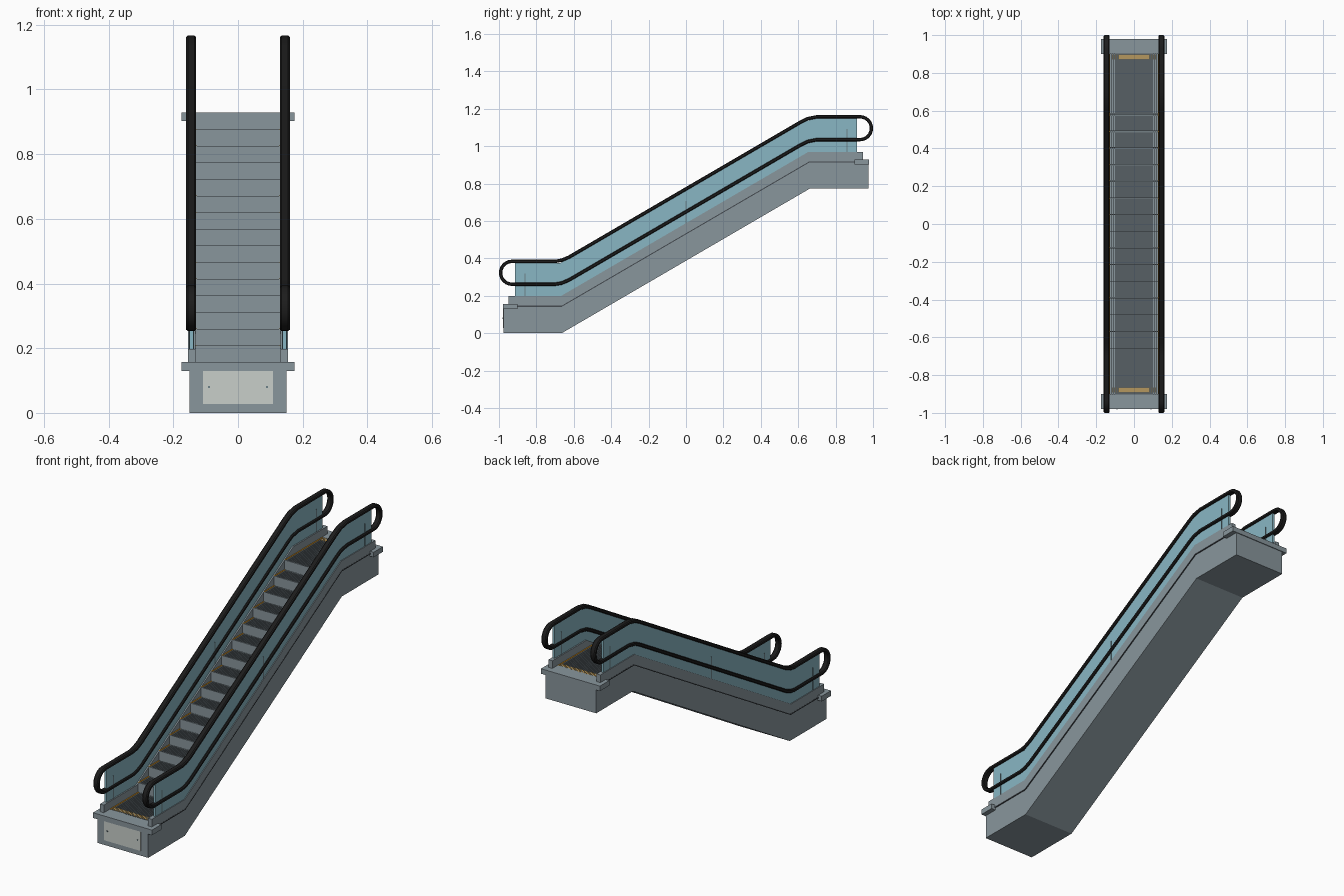
import bpy, bmesh, math
from mathutils import Vector

if "Cube" in bpy.data.objects:
    bpy.data.objects.remove(bpy.data.objects["Cube"])


def material(name, rgb):
    m = bpy.data.materials.new(name)
    m.diffuse_color = (*rgb, 1)
    m.use_nodes = True
    m.node_tree.nodes["Principled BSDF"].inputs["Base Color"].default_value = m.diffuse_color
    return m


STEEL = material("steel grey", (0.25, 0.305, 0.335))
GLASS = material("blue glass", (0.25, 0.47, 0.55))
RUBBER = material("black rubber", (0.012, 0.012, 0.012))
GROOVE = material("dark groove", (0.06, 0.07, 0.08))
YELLOW = material("safety yellow", (0.75, 0.32, 0.015))
PANEL = material("pale panel", (0.58, 0.62, 0.59))
POST = material("post grey", (0.15, 0.22, 0.25))


def finish(bm, name, mat):
    bmesh.ops.recalc_face_normals(bm, faces=bm.faces)
    me = bpy.data.meshes.new(name)
    bm.to_mesh(me)
    bm.free()
    me.materials.append(mat)
    ob = bpy.data.objects.new(name, me)
    bpy.context.collection.objects.link(ob)
    return ob


def prism(name, profile, x0, x1, mat):
    """Extrude a (y, z) profile from x0 to x1."""
    bm = bmesh.new()
    face = bm.faces.new([bm.verts.new((x0, y, z)) for y, z in profile])
    ext = bmesh.ops.extrude_face_region(bm, geom=[face])
    verts = [v for v in ext["geom"] if isinstance(v, bmesh.types.BMVert)]
    bmesh.ops.translate(bm, verts=verts, vec=(x1 - x0, 0, 0))
    return finish(bm, name, mat)


def boxes(name, items, mat):
    """Several boxes (x0, x1, y0, y1, z0, z1) as one object."""
    bm = bmesh.new()
    for x0, x1, y0, y1, z0, z1 in items:
        vs = bmesh.ops.create_cube(bm, size=1)["verts"]
        for v in vs:
            v.co = (x0 if v.co.x < 0 else x1,
                    y0 if v.co.y < 0 else y1,
                    z0 if v.co.z < 0 else z1)
    return finish(bm, name, mat)


def sweep_loop(name, path, section, x, mat):
    """Sweep a section of (outward, x) offsets round a closed (y, z) path."""
    bm = bmesh.new()
    rings, n = [], len(path)
    for i, p in enumerate(path):
        a = (Vector(p) - Vector(path[i - 1])).normalized()
        b = (Vector(path[(i + 1) % n]) - Vector(p)).normalized()
        t = (a + b).normalized()
        normal = Vector((t.y, -t.x)) / max(0.5, t.dot(a))
        rings.append([bm.verts.new((x + dx, p[0] + normal.x * d, p[1] + normal.y * d))
                      for d, dx in section])
    k = len(section)
    for i in range(n):
        r, s = rings[i], rings[(i + 1) % n]
        for j in range(k):
            bm.faces.new((r[j], r[(j + 1) % k], s[(j + 1) % k], s[j]))
    ob = finish(bm, name, mat)
    bpy.context.view_layer.objects.active = ob
    ob.select_set(True)
    bpy.ops.object.shade_smooth_by_angle(angle=math.radians(35))
    ob.select_set(False)
    return ob


# Truss body
prism("truss_body", [(-0.975, 0), (-0.665, 0), (0.665, 0.775), (0.975, 0.775),
                     (0.975, 0.92), (0.66, 0.92), (-0.665, 0.142), (-0.975, 0.142)],
      -0.15, 0.15, STEEL)

# Stairs: sawtooth block with raised ribs on every tread
COUNT, RUN, RISE, Y0, Z0, RIB = 15, 0.0886, 0.0514, -0.66, 0.157, 0.008
HALF = 0.132
stair = [(-0.90, 0.10), (-0.90, Z0 - RIB)]
treads = [(-0.90, Y0, Z0)]
for k in range(COUNT):
    y, z = Y0 + RUN * k, Z0 + RISE * (k + 1)
    stair += [(y, z - RISE - RIB), (y, z - RIB)]
    treads.append((y, y + RUN if k < COUNT - 1 else 0.90, z))
stair += [(0.90, treads[-1][2] - RIB), (0.90, 0.87), (0.66, 0.87), (-0.66, 0.10)]
prism("stair_block", stair, -HALF, HALF, STEEL)

PITCH, RIBS = 0.0105, 24
rib_x = [(i - (RIBS - 1) / 2) * PITCH for i in range(RIBS)]
boxes("tread_ribs", [(x - 0.0021, x + 0.0021, y0, y1, z - RIB - 0.001, z)
                     for y0, y1, z in treads for x in rib_x], STEEL)
boxes("tread_nosings", [(-HALF, HALF, y0, y0 + 0.004, z - RIB - 0.001, z)
                        for y0, y1, z in treads[1:]], STEEL)
boxes("tread_edge_lines", [(s * 0.129 - 0.003, s * 0.129 + 0.003, y0 + 0.001, y1,
                            z - RIB - 0.001, z + 0.0008)
                           for y0, y1, z in treads for s in (-1, 1)], YELLOW)

# Yellow comb teeth at both landings, set between the ribs
boxes("comb_teeth", [(x + PITCH / 2 - 0.002, x + PITCH / 2 + 0.002, y0, y0 + 0.026,
                      z - RIB - 0.001, z)
                     for y0, z in ((-0.892, Z0), (0.872, treads[-1][2]))
                     for x in rib_x[:-1]], YELLOW)

# Wide landing plates at each end
boxes("landing_plates", [(-0.175, 0.175, -0.979, -0.90, 0.129, 0.157),
                         (-0.175, 0.175, 0.90, 0.979, 0.902, 0.929)], STEEL)

# Access panel with two bolts on the lower end
boxes("access_panel", [(-0.108, 0.108, -0.979, -0.974, 0.027, 0.13)], PANEL)
boxes("panel_bolts", [(s * 0.09 - 0.003, s * 0.09 + 0.003, -0.981, -0.978, 0.077, 0.083)
                      for s in (-1, 1)], POST)

# Handrail path: upper run, end arcs and lower return run
run = [(-0.70, 0.262), (-0.665, 0.268), (-0.625, 0.285),
       (0.61, 1.005), (0.65, 1.025), (0.70, 1.035)]
R = 0.0612


def end_arc(y, z, start):
    return [(y + R * math.cos(a), z + R * math.sin(a))
            for a in (start + math.pi * i / 12 for i in range(13))]


rail_path = (run + end_arc(0.93, 1.035 + R, -math.pi / 2)
             + [(y, z + 2 * R) for y, z in reversed(run)]
             + end_arc(-0.93, 0.262 + R, math.pi / 2))
rail_section = [(0.009, -0.010), (0.009, 0.010), (0.005, 0.0155), (-0.005, 0.0155),
                (-0.009, 0.010), (-0.009, -0.010), (-0.005, -0.0155), (0.005, -0.0155)]

skirt = [(-0.95, 0.142), (-0.665, 0.142), (0.66, 0.918), (0.945, 0.918),
         (0.945, 0.97), (0.655, 0.97), (-0.67, 0.198), (-0.95, 0.198)]
pane = [(-0.915, 0.19), (-0.665, 0.19), (0.66, 0.96), (0.915, 0.96),
        (0.915, 1.148), (0.69, 1.148), (0.62, 1.128), (-0.63, 0.40),
        (-0.675, 0.375), (-0.915, 0.375)]
line = [(-0.90, 0.141), (-0.665, 0.141), (0.66, 0.913), (0.90, 0.913),
        (0.90, 0.919), (0.66, 0.919), (-0.665, 0.147), (-0.90, 0.147)]

# Balustrades on both sides
for side, s in (("left", -1), ("right", 1)):
    prism(side + "_skirt", skirt, s * 0.131, s * 0.154, STEEL)
    prism(side + "_groove_line", line, s * 0.149, s * 0.1548, GROOVE)
    prism(side + "_glass", pane, s * 0.138, s * 0.150, GLASS)
    lo, hi = sorted((s * 0.1365, s * 0.1515))
    boxes(side + "_glass_posts", [(lo, hi, y - 0.0025, y + 0.0025, z - 0.01, z + 0.122)
                                  for y, z in ((-0.86, 0.198), (0, 0.585), (0.86, 0.97))],
          POST)
    sweep_loop(side + "_handrail", rail_path, rail_section, s * 0.145, RUBBER)
